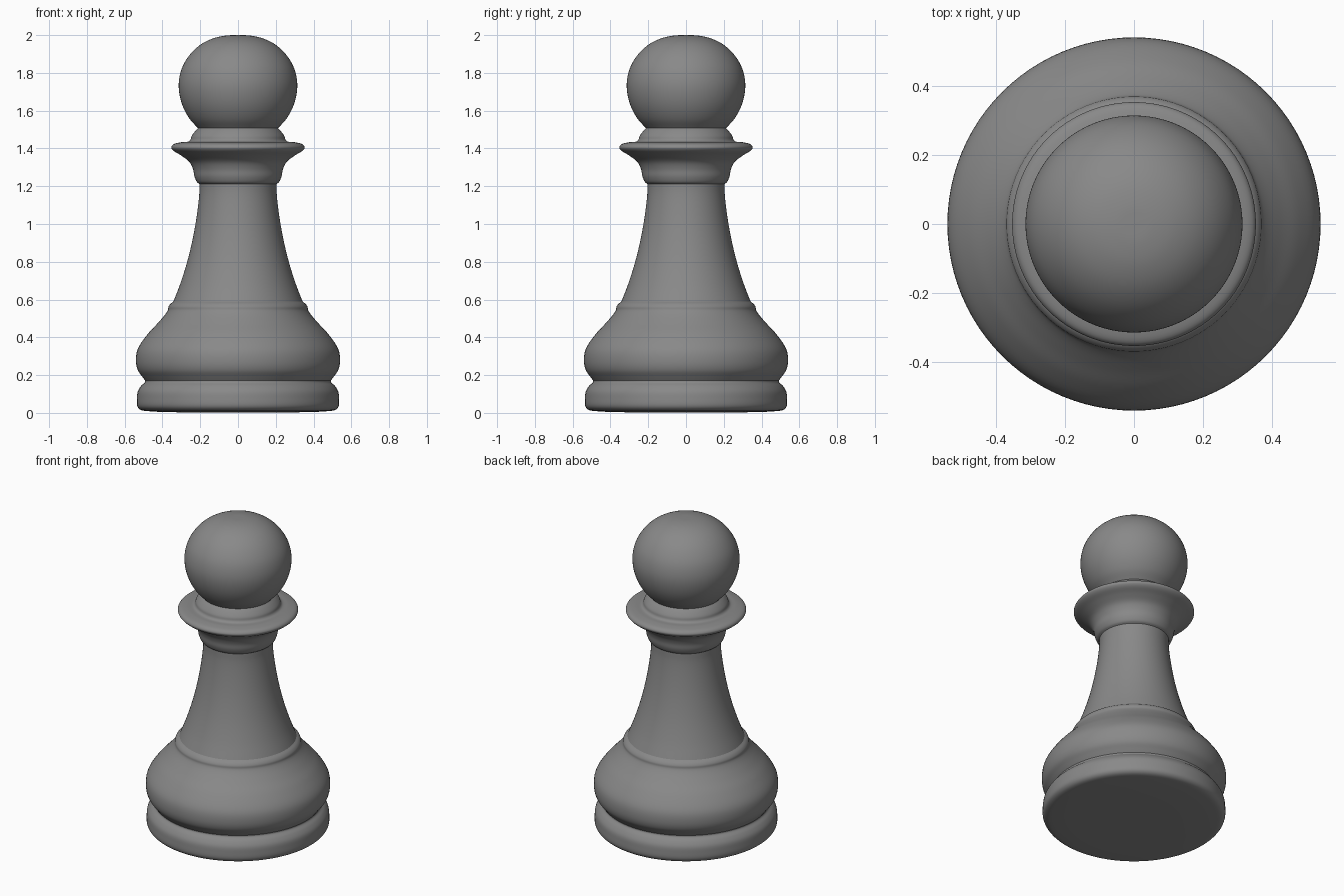
import bpy, bmesh, math
from mathutils import Vector

if "Cube" in bpy.data.objects:
    bpy.data.objects.remove(bpy.data.objects["Cube"])

SIDES = 96
grey = bpy.data.materials.new("dark grey")
grey.diffuse_color = (0.25, 0.25, 0.25, 1)
grey.use_nodes = True
grey.node_tree.nodes["Principled BSDF"].inputs["Base Color"].default_value = grey.diffuse_color


def smooth_path(pts, steps=5):
    """Catmull-Rom curve through (radius, height) points."""
    p = [Vector(q) for q in pts]
    p = [p[0] * 2 - p[1]] + p + [p[-1] * 2 - p[-2]]
    out = []
    for i in range(1, len(p) - 2):
        a, b, c, d = p[i - 1:i + 3]
        # centripetal knots avoid overshoot where spacing changes
        t1 = (b - a).length ** 0.5
        t2 = t1 + (c - b).length ** 0.5
        t3 = t2 + (d - c).length ** 0.5
        for s in range(steps):
            t = t1 + (t2 - t1) * s / steps
            a1 = a * ((t1 - t) / t1) + b * (t / t1)
            a2 = b * ((t2 - t) / (t2 - t1)) + c * ((t - t1) / (t2 - t1))
            a3 = c * ((t3 - t) / (t3 - t2)) + d * ((t - t2) / (t3 - t2))
            b1 = a1 * ((t2 - t) / t2) + a2 * (t / t2)
            b2 = a2 * ((t3 - t) / (t3 - t1)) + a3 * ((t - t1) / (t3 - t1))
            out.append(b1 * ((t2 - t) / (t2 - t1)) + b2 * ((t - t1) / (t2 - t1)))
    return out + [p[-2]]


def lathe(name, pts):
    """Revolve a bottom-to-top profile around z."""
    bm = bmesh.new()
    rings = []
    for r, z in smooth_path(pts):
        if r < 1e-4:
            rings.append([bm.verts.new((0, 0, z))] * SIDES)
        else:
            rings.append([bm.verts.new((r * math.cos(k * math.tau / SIDES),
                                        r * math.sin(k * math.tau / SIDES), z))
                          for k in range(SIDES)])
    for lo, hi in zip(rings, rings[1:]):
        for k in range(SIDES):
            n = (k + 1) % SIDES
            bm.faces.new(list(dict.fromkeys((lo[k], lo[n], hi[n], hi[k]))))
    me = bpy.data.meshes.new(name)
    bm.to_mesh(me)
    bm.free()
    me.materials.append(grey)
    ob = bpy.data.objects.new(name, me)
    bpy.context.collection.objects.link(ob)
    bpy.ops.object.select_all(action='DESELECT')
    bpy.context.view_layer.objects.active = ob
    ob.select_set(True)
    bpy.ops.object.shade_smooth_by_angle(angle=math.radians(50))


# Flat-bottomed foot disc up to the groove
lathe("foot", [(0, 0.003), (0.3, 0.003), (0.46, 0.008), (0.515, 0.016), (0.533, 0.035),
               (0.535, 0.08), (0.53, 0.115), (0.513, 0.143), (0.493, 0.163), (0.492, 0.172)])
# Rounded bell with a small ring on its shoulder
lathe("bell", [(0.492, 0.172), (0.508, 0.193), (0.53, 0.225), (0.54, 0.27), (0.532, 0.335),
               (0.48, 0.415), (0.425, 0.475), (0.385, 0.522), (0.371, 0.545),
               (0.368, 0.562), (0.358, 0.577), (0.342, 0.589)])
# Tapering stem
lathe("stem", [(0.342, 0.589), (0.307, 0.68), (0.269, 0.8), (0.238, 0.93),
               (0.216, 1.06), (0.205, 1.16), (0.204, 1.212)])
# Neck ring flaring into the collar, with a small step on top
lathe("collar", [(0.204, 1.212), (0.217, 1.222), (0.23, 1.25), (0.238, 1.29), (0.257, 1.328),
                 (0.3, 1.362), (0.343, 1.389), (0.353, 1.405), (0.343, 1.421),
                 (0.3, 1.433), (0.262, 1.437), (0.252, 1.446), (0.246, 1.465),
                 (0.228, 1.49), (0.211, 1.507)])
# Ball head
lathe("head", [(0.211, 1.507), (0.255, 1.555), (0.293, 1.625), (0.312, 1.7), (0.312, 1.765),
               (0.293, 1.835), (0.248, 1.905), (0.19, 1.955), (0.125, 1.985),
               (0.06, 1.998), (0, 2.0)])
